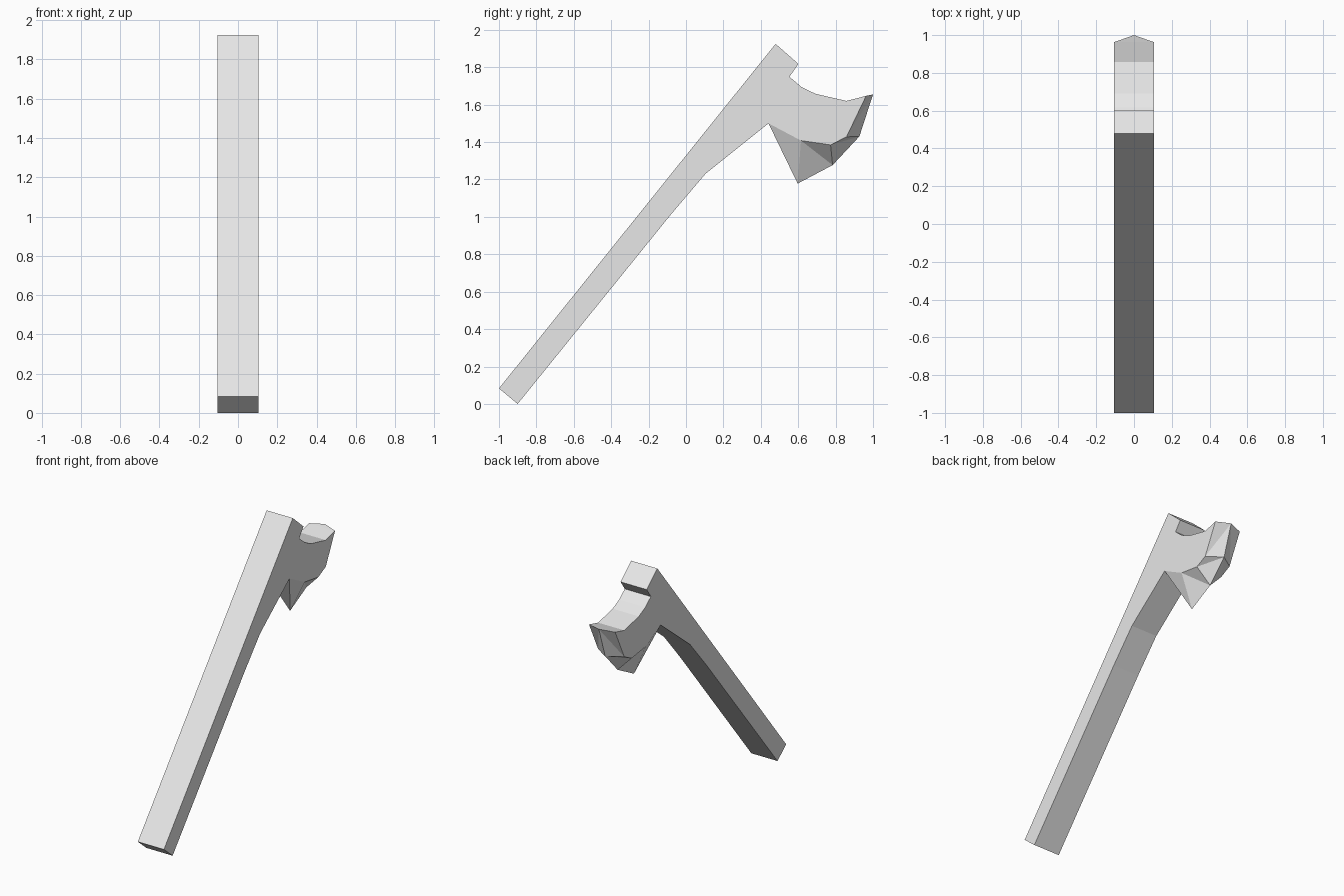
import bpy
import bmesh

if "Cube" in bpy.data.objects:
    bpy.data.objects.remove(bpy.data.objects["Cube"], do_unlink=True)

HALF = 0.105  # half thickness along x

grey = bpy.data.materials.new("light grey")
grey.use_nodes = True
colour = (0.8, 0.8, 0.8, 1)
grey.diffuse_color = colour
grey.node_tree.nodes["Principled BSDF"].inputs["Base Color"].default_value = colour


def slab(bm, profile, open_edges=()):
    """Two side faces from a (y, z) profile, joined by walls except at open_edges."""
    right, left = [[bm.verts.new((x, y, z)) for y, z in profile] for x in (HALF, -HALF)]
    bm.faces.new(right)
    bm.faces.new(left[::-1])
    n = len(profile)
    for i in range(n):
        if i not in open_edges:
            j = (i + 1) % n
            bm.faces.new((right[j], right[i], left[i], left[j]))
    return right, left


def finish(bm, name):
    bmesh.ops.recalc_face_normals(bm, faces=bm.faces[:])
    mesh = bpy.data.meshes.new(name)
    bm.to_mesh(mesh)
    bm.free()
    mesh.materials.append(grey)
    bpy.context.collection.objects.link(bpy.data.objects.new(name, mesh))


# Where the blade meets the handle
notch = (0.553, 1.749)
throat = (0.441, 1.5)

# Handle, open where the blade joins it
bm = bmesh.new()
slab(bm, [(-1, 0.083), (-0.9, 0), (-0.083, 1.01), (0.104, 1.23),
          throat, notch, (0.601, 1.818), (0.479, 1.925)], open_edges=(4,))
finish(bm, "handle")

# Blade body: curved top, then the inner border of the ground edge
bm = bmesh.new()
body = [notch, throat, (0.615, 1.408), (0.773, 1.385), (0.858, 1.428),
        (0.963, 1.647), (0.858, 1.62), (0.692, 1.658), (0.617, 1.695)]
right, left = slab(bm, body, open_edges=(0, 1, 2, 3, 4))

# Cutting edge on the centre plane, with bevels running to both sides
heel, belly, front, tip = [bm.verts.new((0, y, z)) for y, z in
                           [(0.597, 1.178), (0.784, 1.277), (0.927, 1.43), (1, 1.655)]]
for side in (right, left):
    _, t, a, b, c, d = side[:6]
    for face in ((t, heel, a), (a, heel, belly), (a, belly, b),
                 (b, belly, front), (b, front, c), (c, front, tip), (c, tip, d)):
        bm.faces.new(face)
bm.faces.new((right[1], left[1], heel))
bm.faces.new((left[5], right[5], tip))
finish(bm, "blade")
